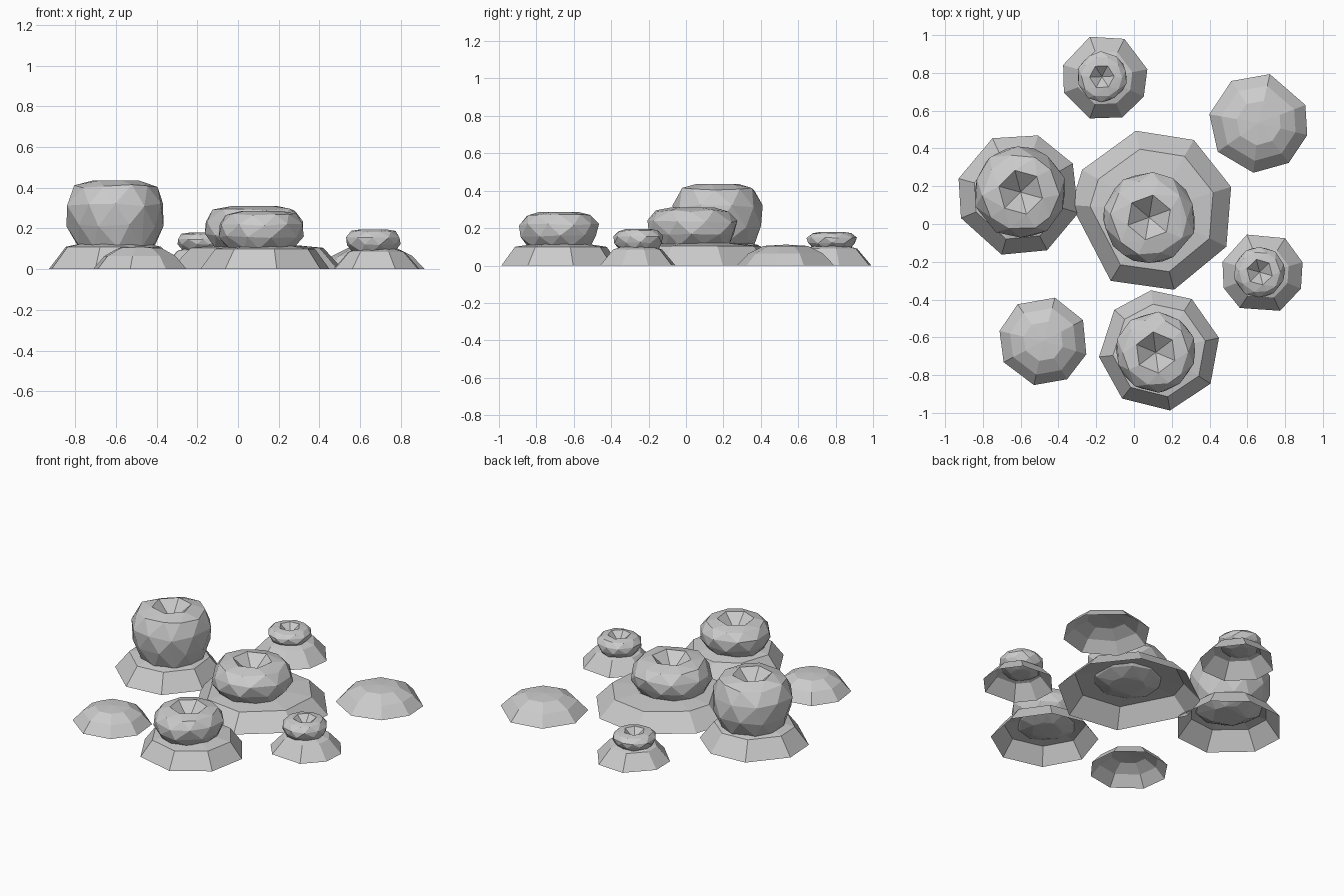
import bpy
import bmesh
import random
from math import sin, cos, radians, pi

cube = bpy.data.objects.get("Cube")
if cube:
    bpy.data.objects.remove(cube)

random.seed(4)

grey = bpy.data.materials.new("stone_grey")
grey.use_nodes = True
colour = (0.6, 0.6, 0.6, 1)
grey.diffuse_color = colour
grey.node_tree.nodes["Principled BSDF"].inputs["Base Color"].default_value = colour


def finish(name, bm):
    """Turn a bmesh into a flat shaded object."""
    mesh = bpy.data.meshes.new(name)
    bm.to_mesh(mesh)
    bm.free()
    mesh.materials.append(grey)
    obj = bpy.data.objects.new(name, mesh)
    bpy.context.collection.objects.link(obj)
    return obj


def shell(name, centre, angles, rings, tip=None):
    """Hollow stack of rings, each (radius, height), with an optional tip."""
    bm = bmesh.new()
    cx, cy = centre
    loops = [[bm.verts.new((cx + r * cos(radians(a)), cy + r * sin(radians(a)), z))
              for a in angles] for r, z in rings]
    n = len(angles)
    for low, high in zip(loops, loops[1:]):
        for i in range(n):
            j = (i + 1) % n
            bm.faces.new((low[j], low[i], high[i], high[j]))
    if tip is not None:
        top = bm.verts.new((cx, cy, tip))
        for i in range(n):
            bm.faces.new((loops[-1][(i + 1) % n], loops[-1][i], top))
    return finish(name, bm)


def boulder(name, centre, radius, low, high, pit, sides=10):
    """Rough faceted boulder with a six sided pit in its top."""
    bm = bmesh.new()
    cx, cy = centre
    profile = [(-0.15, 0.45), (0, 0.8), (0.3, 0.97), (0.63, 1), (0.91, 0.82)]
    for k, (t, s) in enumerate(profile):
        for i in range(sides):
            a = 2 * pi * (i + 0.5 * (k % 2) + random.uniform(-0.15, 0.15)) / sides
            r = radius * s * random.uniform(0.97, 1.03)
            z = low + (high - low) * (t + random.uniform(-0.03, 0.03))
            bm.verts.new((cx + r * cos(a), cy + r * sin(a), z))
    turn = random.uniform(0, pi / 3)
    rim = [bm.verts.new((cx + pit * cos(turn + i * pi / 3),
                         cy + pit * sin(turn + i * pi / 3), high)) for i in range(6)]
    bmesh.ops.convex_hull(bm, input=bm.verts[:])
    # Open the flat cap and sink a fan of faces into it
    cap = [f for f in bm.faces if all(v in rim for v in f.verts)]
    bmesh.ops.delete(bm, geom=cap, context="FACES")
    bottom = bm.verts.new((cx, cy, high - 0.85 * pit))
    for i in range(6):
        bm.faces.new((rim[i], rim[(i + 1) % 6], bottom))
    loose = [v for v in bm.verts if not v.link_faces]
    bmesh.ops.delete(bm, geom=loose, context="VERTS")
    bmesh.ops.recalc_face_normals(bm, faces=bm.faces[:])
    return finish(name, bm)


# Mounds with a boulder: name, centre, radius, shoulder ratio, shelf height,
# corner directions, boulder centre, boulder radius, boulder top, pit radius
vents = [
    ("centre", (0.1, 0.07), 0.433, 0.77, 0.11, (-210, -184, -121, -75, -26, 17, 60, 102),
     (0.08, 0.035), 0.245, 0.31, 0.12),
    ("right", (-0.61, 0.155), 0.33, 0.74, 0.115, (-195, -158, -106, -63, -17, 30, 72, 115),
     (-0.6, 0.168), 0.245, 0.435, 0.12),
    ("front", (0.135, -0.67), 0.322, 0.77, 0.105, (-222, -174, -128, -80, -33, 12, 58, 98),
     (0.115, -0.68), 0.212, 0.285, 0.11),
    ("back", (-0.155, 0.775), 0.23, 0.65, 0.095, (-197, -160, -110, -66, -26, 11, 63, 110),
     (-0.17, 0.78), 0.132, 0.18, 0.065),
    ("left", (0.68, -0.26), 0.22, 0.65, 0.09, (-196, -159, -123, -65, -22, 15, 57, 112),
     (0.665, -0.255), 0.135, 0.195, 0.07),
]
for name, c, r, ratio, shelf, angles, bc, br, top, pit in vents:
    shell(name + "_mound", c, angles,
          [(r, 0), (r * ratio, shelf - 0.005), (br * 0.7, shelf + 0.01)])
    boulder(name + "_boulder", bc, br, shelf, top, pit)

# Plain low domes
domes = [
    ("back_left", (0.66, 0.535), 0.265, (-190, -145, -96, -53, -14, 21, 77, 123)),
    ("front_right", (-0.48, -0.62), 0.238, (-193, -152, -102, -58, -17, 28, 75, 125)),
]
for name, c, r, angles in domes:
    shell(name + "_dome", c, angles,
          [(r, 0), (r * 0.76, 0.065), (r * 0.45, 0.105)], tip=0.112)
